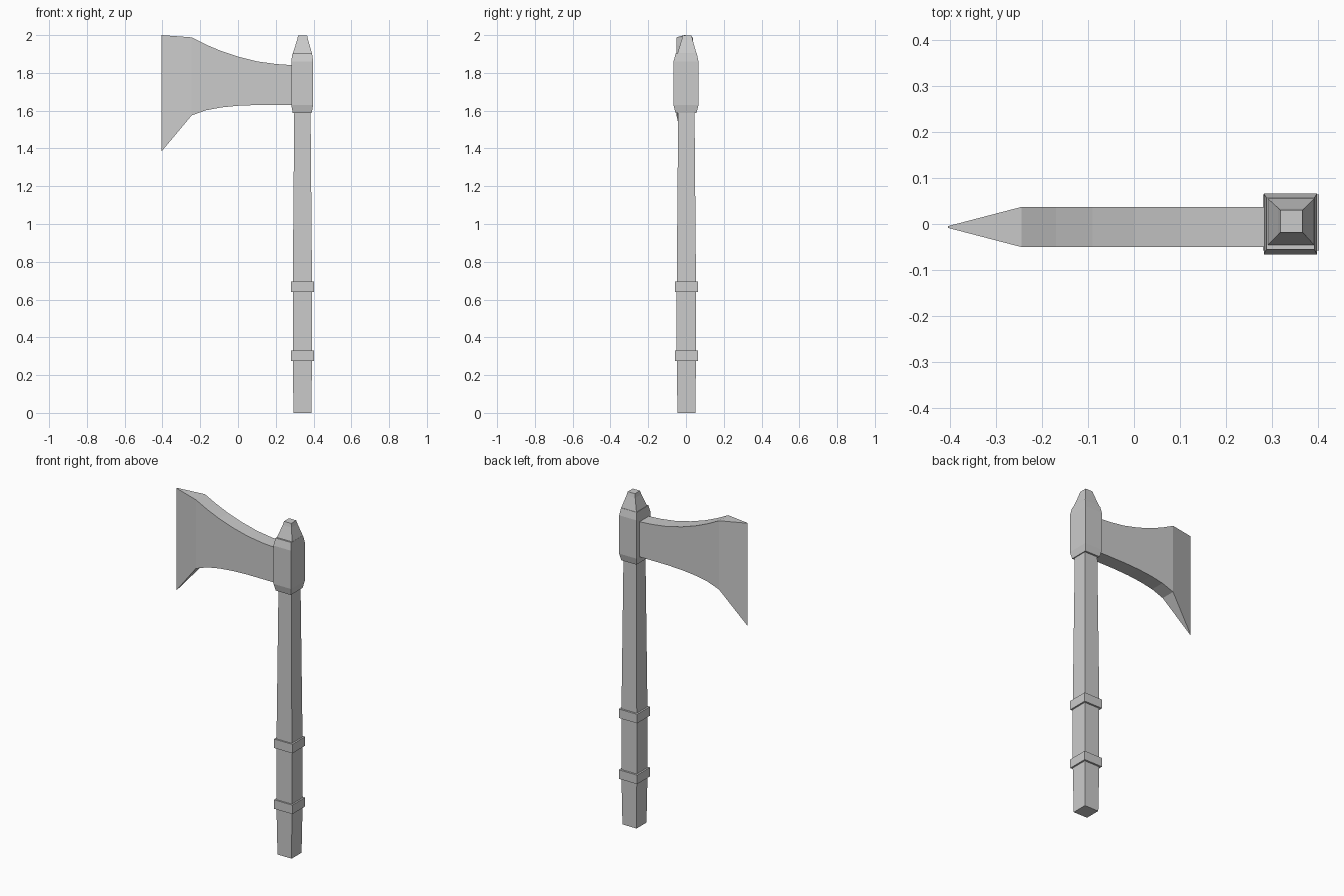
import bpy


def loft(name, sections):
    """Closed mesh through a list of four-cornered sections."""
    verts = [v for s in sections for v in s]
    n = len(sections)
    faces = [(3, 2, 1, 0), tuple(range(4 * n - 4, 4 * n))]
    for i in range(n - 1):
        for k in range(4):
            a, b = 4 * i + k, 4 * i + (k + 1) % 4
            faces.append((a, b, b + 4, a + 4))
    mesh = bpy.data.meshes.new(name)
    mesh.from_pydata(verts, [], faces)
    mesh.update()
    obj = bpy.data.objects.new(name, mesh)
    bpy.context.collection.objects.link(obj)
    return obj


def square(z, hx, hy, cx=0.341, cy=0.002):
    return [(cx - hx, cy - hy, z), (cx + hx, cy - hy, z),
            (cx + hx, cy + hy, z), (cx - hx, cy + hy, z)]


# Tapered square handle
loft("handle", [square(0, 0.047, 0.047), square(0.28, 0.051, 0.051),
                square(0.68, 0.051, 0.051), square(1.61, 0.043, 0.043)])

# Two grip bands
for i, z in enumerate((0.276, 0.641)):
    loft(f"grip_band_{i + 1}", [square(z, 0.061, 0.061, 0.341, 0.003),
                                square(z + 0.054, 0.061, 0.061, 0.341, 0.003)])

# Socket holding the blade, and the pointed cap above it
loft("socket", [square(1.588, 0.050, 0.056, 0.340, 0),
                square(1.63, 0.058, 0.066, 0.340, 0),
                square(1.86, 0.058, 0.066, 0.340, 0),
                square(1.903, 0.052, 0.056, 0.340, 0.001)])
loft("cap", [square(1.88, 0.051, 0.051, 0.341, 0.004),
             square(1.905, 0.050, 0.050, 0.341, 0.005),
             square(1.975, 0.029, 0.029, 0.342, 0.006),
             square(1.997, 0.024, 0.024, 0.342, 0.006)])

# Blade: x, lower z, upper z, half thickness
profile = [(0.30, 1.63, 1.84, 0.0435), (0.20, 1.63, 1.847, 0.0435),
           (0.10, 1.63, 1.861, 0.0435), (0.0, 1.626, 1.886, 0.0435),
           (-0.09, 1.617, 1.916, 0.0435), (-0.17, 1.602, 1.950, 0.0435),
           (-0.245, 1.575, 1.988, 0.0435), (-0.404, 1.385, 2.0, 0.002)]
loft("blade", [[(x, -0.0065 - t, lo), (x, -0.0065 - t, hi),
                (x, -0.0065 + t, hi), (x, -0.0065 + t, lo)]
               for x, lo, hi, t in profile])

# Consistent outward normals
import bmesh
for obj in bpy.context.collection.objects:
    bm = bmesh.new()
    bm.from_mesh(obj.data)
    bmesh.ops.recalc_face_normals(bm, faces=bm.faces)
    bm.to_mesh(obj.data)
    bm.free()
